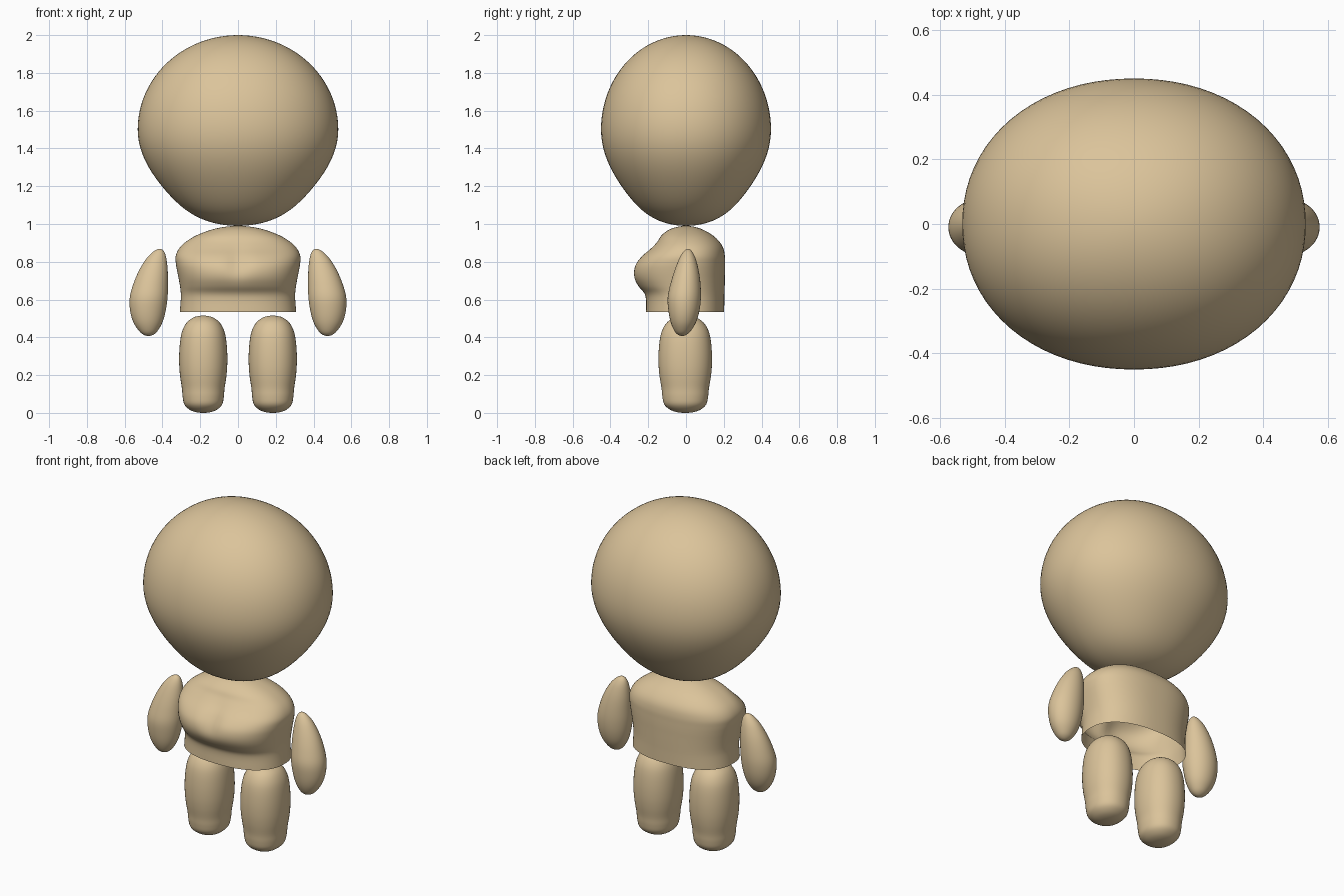
import bpy, bmesh, math

skin = bpy.data.materials.new("warm_beige")
skin.diffuse_color = (0.71, 0.55, 0.325, 1)


def sample(keys, steps, open_start):
    """Smooth curve through keys (z, centre x, centre y, half width, front depth, back depth)."""
    def pole(p, q):
        return (q[0], 2 * p[1] - q[1], 2 * p[2] - q[2], -q[3], -q[4], -q[5])
    first = tuple(2 * a - b for a, b in zip(keys[0], keys[1])) if open_start else pole(keys[0], keys[1])
    k = [first] + list(keys) + [pole(keys[-1], keys[-2])]
    out = []
    for i in range(1, len(k) - 2):
        for s in range(steps):
            t = s / steps
            out.append(tuple(
                0.5 * (2 * b + (c - a) * t + (2 * a - 5 * b + 4 * c - d) * t * t
                       + (3 * b - a - 3 * c + d) * t ** 3)
                for a, b, c, d in zip(*k[i - 1:i + 3])))
    out.append(keys[-1])
    return out


def loft(name, keys, n=2.0, steps=4, sides=64, open_start=False, side=1, shape=None):
    """Rounded body made of stacked superellipse rings."""
    bm = bmesh.new()
    rings = []
    for z, cx, cy, rx, yf, yb in sample(keys, steps, open_start):
        ring = []
        for j in range(sides):
            a = 2 * math.pi * j / sides
            c, s = math.cos(a), math.sin(a)
            r = (abs(c) ** n + abs(s) ** n) ** (-1 / n)
            x = cx + rx * r * c
            y = cy + (yb if s > 0 else yf) * r * s
            if shape and s < 0:
                y = shape(x, y, z)
            ring.append(bm.verts.new((side * x, y, z)))
        rings.append(ring)
    for lo, hi in zip(rings, rings[1:]):
        for j in range(sides):
            m = (j + 1) % sides
            bm.faces.new((lo[j], lo[m], hi[m], hi[j]))
    bmesh.ops.remove_doubles(bm, verts=bm.verts, dist=0.00005)
    bmesh.ops.recalc_face_normals(bm, faces=bm.faces)
    for f in bm.faces:
        f.smooth = True
    mesh = bpy.data.meshes.new(name)
    bm.to_mesh(mesh)
    bm.free()
    mesh.materials.append(skin)
    obj = bpy.data.objects.new(name, mesh)
    bpy.context.collection.objects.link(obj)
    return obj


# Head: wide egg, narrowing slightly towards the chin
head = []
for i in range(25):
    t = math.pi * (i / 24 - 0.5)
    h, r = math.sin(t), max(0.0, math.cos(t))
    if h < 0:
        r *= 1 - 0.07 * math.sin(math.pi * h * h)
    z = 1.5 + h * (0.5 if h > 0 else 0.51)
    head.append((z, 0, 0, 0.531 * r, 0.45 * r, 0.45 * r))
loft("head", head, n=2.1, steps=2, sides=80)

# Torso: open at the waist, with a full chest and a shallow middle groove
torso = [
    (0.535, 0, 0, 0.308, 0.212, 0.202), (0.60, 0, 0, 0.303, 0.212, 0.203),
    (0.635, 0, 0, 0.303, 0.222, 0.204), (0.67, 0, 0, 0.307, 0.252, 0.205),
    (0.71, 0, 0, 0.314, 0.275, 0.206), (0.75, 0, 0, 0.322, 0.281, 0.207),
    (0.79, 0, 0, 0.329, 0.270, 0.207), (0.83, 0, 0, 0.330, 0.238, 0.206),
    (0.87, 0, 0, 0.312, 0.190, 0.198), (0.905, 0, 0, 0.277, 0.155, 0.178),
    (0.94, 0, 0, 0.220, 0.130, 0.142), (0.97, 0, 0, 0.140, 0.090, 0.090),
    (0.985, 0, 0, 0.070, 0.045, 0.045), (0.99, 0, 0, 0, 0, 0)]


def groove(x, y, z):
    return y + 0.022 * math.exp(-(x / 0.055) ** 2 - ((z - 0.80) / 0.075) ** 2)


loft("torso", torso, n=2.35, sides=80, open_start=True, shape=groove)

# Arms: drooping teardrops
arm = [
    (0.407, 0.474, -0.020, 0, 0, 0), (0.414, 0.474, -0.020, 0.026, 0.023, 0.023),
    (0.435, 0.475, -0.018, 0.050, 0.044, 0.044), (0.48, 0.477, -0.014, 0.077, 0.067, 0.067),
    (0.54, 0.477, -0.011, 0.094, 0.082, 0.082), (0.61, 0.473, -0.009, 0.100, 0.088, 0.088),
    (0.68, 0.463, -0.003, 0.092, 0.080, 0.080), (0.75, 0.449, 0.003, 0.077, 0.065, 0.065),
    (0.81, 0.434, 0.007, 0.056, 0.046, 0.046), (0.845, 0.423, 0.009, 0.036, 0.029, 0.029),
    (0.863, 0.417, 0.010, 0.017, 0.014, 0.014), (0.868, 0.415, 0.010, 0, 0, 0)]

# Legs: plump capsules with a narrower foot
widths = [(0.0, 0), (0.004, 0.040), (0.018, 0.074), (0.045, 0.100), (0.085, 0.109),
          (0.13, 0.113), (0.19, 0.122), (0.25, 0.127), (0.32, 0.127), (0.39, 0.121),
          (0.44, 0.109), (0.48, 0.086), (0.505, 0.052), (0.513, 0.024), (0.515, 0)]
leg = [(z, 0.184, -0.004, w, w * 1.11, w * 1.11) for z, w in widths]

for label, side in (("right", 1), ("left", -1)):
    loft(label + "_arm", arm, sides=48, side=side)
    loft(label + "_leg", leg, n=2.15, sides=48, side=side)
